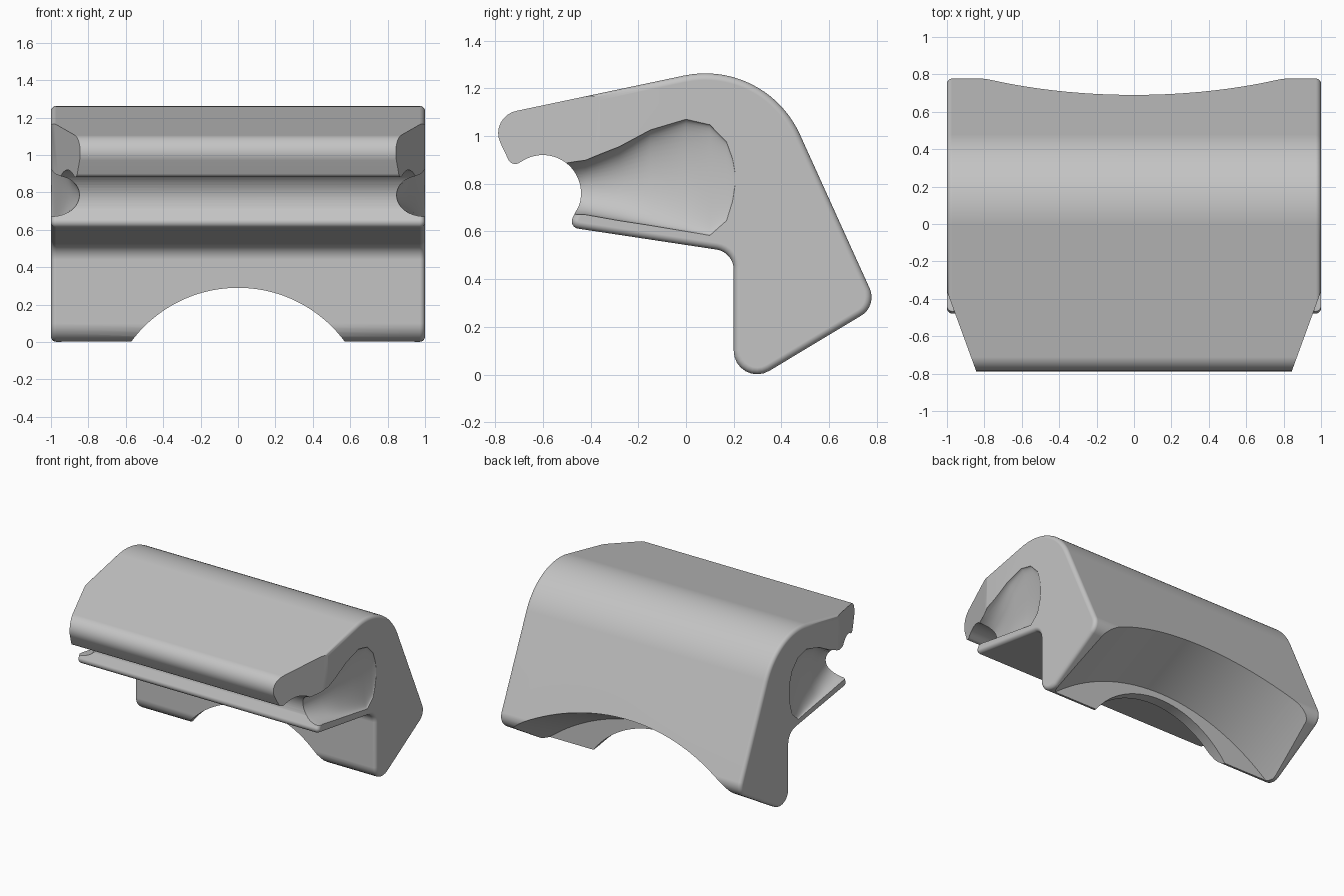
import bpy
import bmesh
from math import sin, cos, tan, pi, radians
from mathutils import Vector

default = bpy.data.objects.get("Cube")
if default:
    bpy.data.objects.remove(default, do_unlink=True)

grey = bpy.data.materials.new("plain grey")
grey.use_nodes = True
colour = (0.55, 0.55, 0.55, 1)
grey.diffuse_color = colour
grey.node_tree.nodes["Principled BSDF"].inputs["Base Color"].default_value = colour


def loft(name, rings):
    """Join equal rings of points into a closed solid."""
    bm = bmesh.new()
    loops = [[bm.verts.new(p) for p in ring] for ring in rings]
    n = len(loops[0])
    for a, b in zip(loops, loops[1:]):
        for i in range(n):
            j = (i + 1) % n
            bm.faces.new((a[i], a[j], b[j], b[i]))
    bm.faces.new(loops[0])
    bm.faces.new(loops[-1])
    bmesh.ops.recalc_face_normals(bm, faces=bm.faces)
    mesh = bpy.data.meshes.new(name)
    bm.to_mesh(mesh)
    bm.free()
    obj = bpy.data.objects.new(name, mesh)
    bpy.context.collection.objects.link(obj)
    mesh.materials.append(grey)
    return obj


def ellipse(y, cx, cz, rx, rz, n):
    turns = [2 * pi * i / n for i in range(n)]
    return [(cx + rx * sin(t), y, cz + rz * cos(t)) for t in turns]


def fillet(prev, p, nxt, r, steps):
    """Arc that rounds the corner p."""
    a, b = (prev - p).normalized(), (nxt - p).normalized()
    half = a.angle(b) / 2
    t = r / tan(half)
    c = p + (a + b).normalized() * (r / sin(half))
    s, e = (p + a * t - c) / r, (p + b * t - c) / r
    sweep = pi - 2 * half
    arc = []
    for k in range(steps + 1):
        f = k / steps
        arc.append(c + (s * sin((1 - f) * sweep) + e * sin(f * sweep)) * (r / sin(sweep)))
    return arc


# Side profile: rounded corners (y, z, radius) plus the round channel
corners = [(-0.83, 1.08, 0.095), (0.333, 1.325, 0.435), (0.803, 0.288, 0.09),
           (0.2, -0.074, 0.098), (0.2, 0.513, 0.085), (-0.495, 0.618, 0.031)]
channel = [Vector((-0.6 + 0.16 * cos(radians(a)), 0.76 + 0.16 * sin(radians(a))))
           for a in range(-18, 121, 6)]
nose = (-0.73, 0.87, 0.031)
pts = [Vector(c[:2]) for c in corners]
tip = Vector(nose[:2])
before = [tip] + pts[:-1]
after = pts[1:] + [channel[0]]
profile = []
for c, q, p, n in zip(corners, before, pts, after):
    profile += fillet(q, p, n, c[2], 20 if c[2] > 0.2 else 8)
profile += channel + fillet(channel[-1], tip, pts[0], nose[2], 8)


def inset(points, d):
    result = []
    for i, p in enumerate(points):
        u = (p - points[i - 1]).normalized()
        v = (points[(i + 1) % len(points)] - p).normalized()
        n1, n2 = Vector((u.y, -u.x)), Vector((v.y, -v.x))
        result.append(p + (n1 + n2) * (d / (1 + n1.dot(n2))))
    return result


# Body: the profile swept sideways with rounded end edges
edge = 0.028
end = []
for k in range(6):
    t = k / 5 * pi / 2
    end.append((1 - edge + edge * sin(t), inset(profile, edge * (1 - cos(t)))))
sections = [(-x, ring) for x, ring in reversed(end)] + end
body = loft("clamp_body", [[(x, p.x, p.y) for p in ring] for x, ring in sections])

cutters = []

# Arched opening through the front wall of the foot
cutters.append(loft("foot_arch", [ellipse(y, 0, -0.42, 0.71, 0.71, 128)
                                  for y in (0.05, 0.4)]))

# Wider sloping hollow behind it, leaving a thin ledge
tilt = radians(26)
hollow = []
for y in (0.28, 1.2):
    top = 0.537 + tan(tilt) * (y - 0.69)
    rz = 1.6 / cos(tilt)
    hollow.append(ellipse(y, 0, top - rz, 1.6, rz, 192))
cutters.append(loft("back_hollow", hollow))

# Finger scoops (y, centre z, half height, depth) and chamfered nose corners
scoop = [(0.205, 0.82, 0.03, 0.002), (0.195, 0.815, 0.09, 0.006),
         (0.17, 0.81, 0.165, 0.015), (0.1, 0.815, 0.232, 0.032),
         (0, 0.835, 0.235, 0.055), (-0.15, 0.825, 0.2, 0.085),
         (-0.28, 0.8, 0.155, 0.115), (-0.42, 0.785, 0.115, 0.15),
         (-0.6, 0.78, 0.105, 0.17)]
footprint = [(1.05, -0.223), (0.74, -1.07), (1.3, -1.07), (1.3, -0.223)]
for side, word in ((1, "left"), (-1, "right")):
    cutters.append(loft(word + "_scoop", [ellipse(y, side, z, d, h, 48)
                                          for y, z, h, d in scoop]))
    cutters.append(loft(word + "_nose_chamfer", [[(side * x, y, z) for x, y in footprint]
                                                 for z in (0.875, 1.5)]))

# Cut the body, then bake the result
for cutter in cutters:
    cutter.hide_render = True
    mod = body.modifiers.new(cutter.name, "BOOLEAN")
    mod.operation = "DIFFERENCE"
    mod.solver = "EXACT"
    mod.object = cutter
bpy.context.view_layer.update()
graph = bpy.context.evaluated_depsgraph_get()
final = bpy.data.meshes.new_from_object(body.evaluated_get(graph))
body.modifiers.clear()
body.data = final
for cutter in cutters:
    bpy.data.objects.remove(cutter, do_unlink=True)

# Smooth shading with crisp cut edges
bpy.ops.object.select_all(action="DESELECT")
body.select_set(True)
bpy.context.view_layer.objects.active = body
bpy.ops.object.shade_smooth_by_angle(angle=radians(32))
weighted = body.modifiers.new("weighted normals", "WEIGHTED_NORMAL")
weighted.keep_sharp = True
